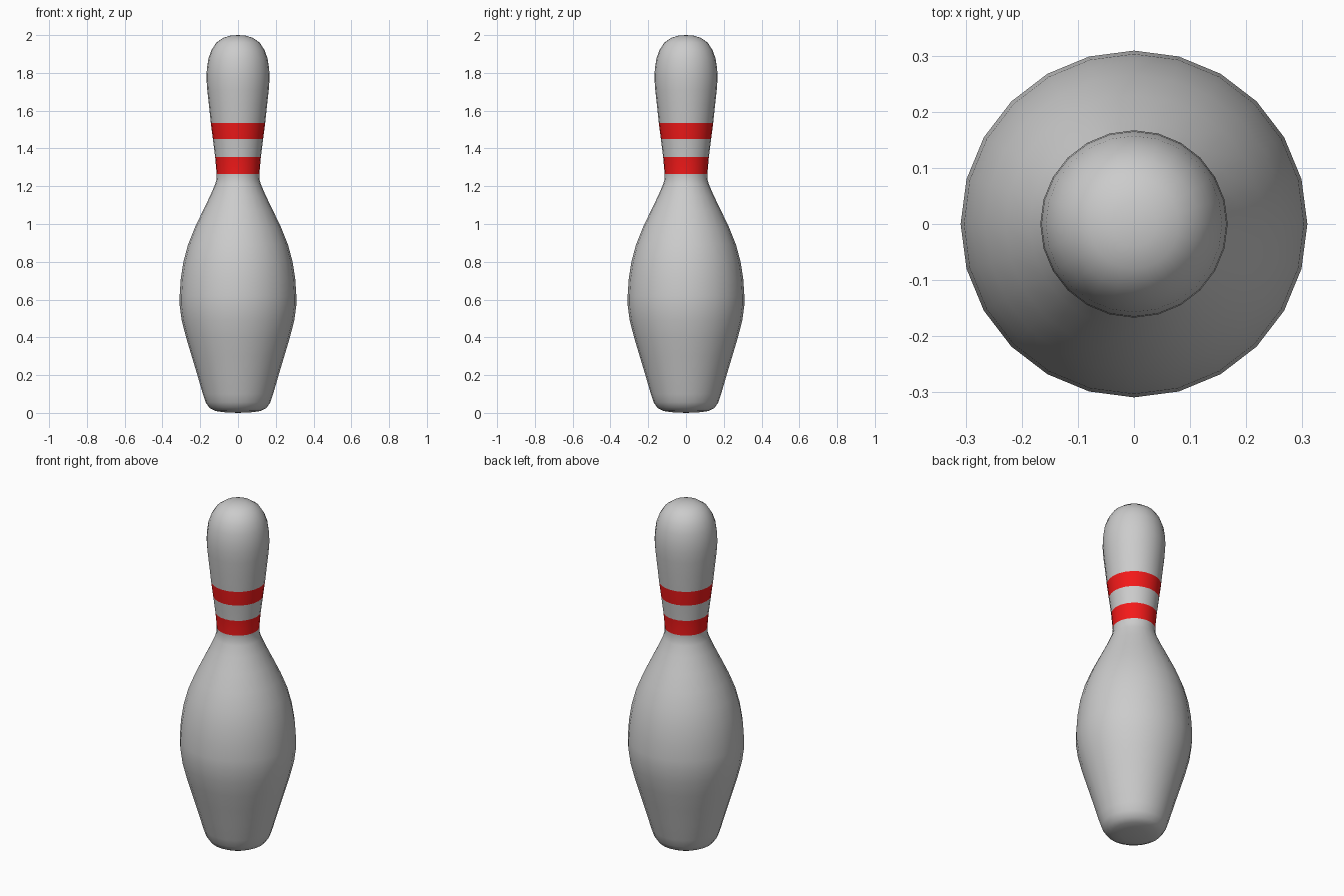
import bpy, bmesh, math

if "Cube" in bpy.data.objects:
    bpy.data.objects.remove(bpy.data.objects["Cube"])

SIDES = 24

# Pin outline: (radius, height) from base to crown
PROFILE = [
    (0.07, 0.003), (0.12, 0.010), (0.15, 0.025), (0.171, 0.055), (0.186, 0.10),
    (0.215, 0.20), (0.245, 0.30), (0.275, 0.40), (0.298, 0.49), (0.309, 0.57),
    (0.309, 0.62), (0.303, 0.71), (0.289, 0.80), (0.265, 0.89), (0.229, 0.98),
    (0.186, 1.07), (0.147, 1.15), (0.121, 1.21), (0.114, 1.235), (0.113, 1.265),
    (0.121, 1.355), (0.133, 1.45), (0.144, 1.535), (0.154, 1.63), (0.163, 1.71),
    (0.167, 1.77), (0.165, 1.82), (0.157, 1.875), (0.141, 1.92), (0.115, 1.96),
    (0.08, 1.985), (0.04, 1.997),
]
STRIPES = [(1.265, 1.355), (1.45, 1.535)]


def material(name, color):
    mat = bpy.data.materials.new(name)
    mat.diffuse_color = color
    mat.use_nodes = True
    mat.node_tree.nodes["Principled BSDF"].inputs["Base Color"].default_value = mat.diffuse_color
    return mat


# Lathe the outline around z
bm = bmesh.new()
rings = []
for r, z in PROFILE:
    rings.append([bm.verts.new((r * math.cos(2 * math.pi * i / SIDES),
                                r * math.sin(2 * math.pi * i / SIDES), z))
                  for i in range(SIDES)])
bottom = bm.verts.new((0, 0, 0))
top = bm.verts.new((0, 0, 2))

for i in range(SIDES):
    j = (i + 1) % SIDES
    bm.faces.new((bottom, rings[0][j], rings[0][i]))
    bm.faces.new((top, rings[-1][i], rings[-1][j]))
    for lower, upper in zip(rings, rings[1:]):
        face = bm.faces.new((lower[i], lower[j], upper[j], upper[i]))
        # Red neck stripes
        z = face.calc_center_median().z
        face.material_index = int(any(a < z < b for a, b in STRIPES))
for face in bm.faces:
    face.smooth = True

mesh = bpy.data.meshes.new("pin")
bm.to_mesh(mesh)
bm.free()
mesh.materials.append(material("pin_grey", (0.8, 0.8, 0.8, 1)))
mesh.materials.append(material("stripe_red", (0.9, 0.01, 0.01, 1)))
bpy.context.collection.objects.link(bpy.data.objects.new("pin", mesh))
